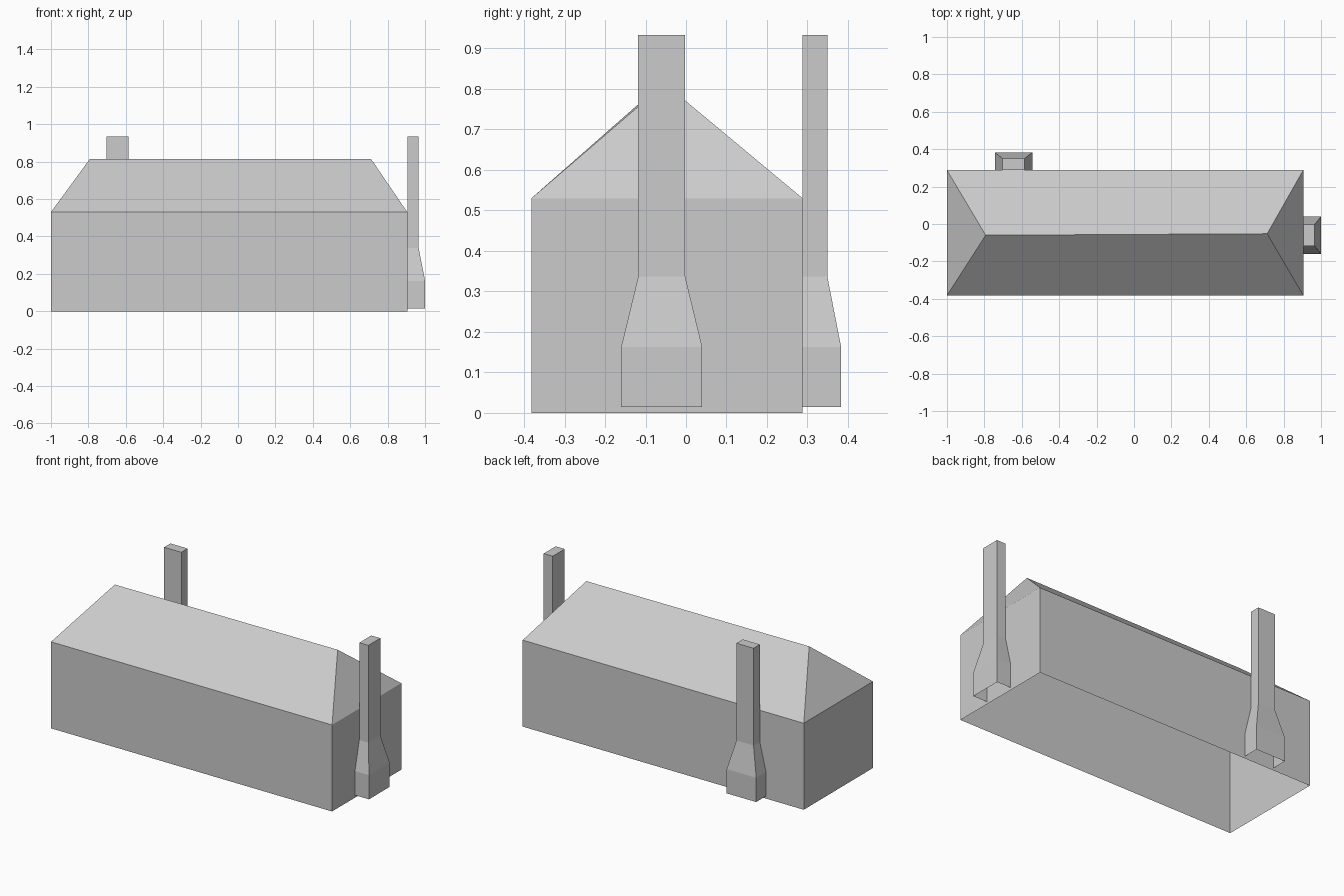
import bpy
import bmesh

cube = bpy.data.objects.get("Cube")
if cube:
    bpy.data.objects.remove(cube, do_unlink=True)

grey = bpy.data.materials.new("light_grey")
grey.use_nodes = True
colour = (0.6, 0.6, 0.6, 1)
grey.diffuse_color = colour
grey.node_tree.nodes["Principled BSDF"].inputs["Base Color"].default_value = colour


def finish(name, bm):
    bmesh.ops.recalc_face_normals(bm, faces=bm.faces)
    mesh = bpy.data.meshes.new(name)
    bm.to_mesh(mesh)
    bm.free()
    mesh.materials.append(grey)
    obj = bpy.data.objects.new(name, mesh)
    bpy.context.collection.objects.link(obj)
    return obj


def ring(bm, x0, x1, y0, y1, z):
    """Rectangle of vertices at one height."""
    return [bm.verts.new((x, y, z)) for x, y in ((x0, y0), (x1, y0), (x1, y1), (x0, y1))]


def bridge(bm, low, high):
    for i in range(4):
        j = (i + 1) % 4
        bm.faces.new((low[i], low[j], high[j], high[i]))


X0, X1, Y0, Y1, EAVE = -1.0, 0.905, -0.382, 0.288, 0.53

# House shell: four walls, open underneath, with a hipped roof
bm = bmesh.new()
base = ring(bm, X0, X1, Y0, Y1, 0)
eave = ring(bm, X0, X1, Y0, Y1, EAVE)
bridge(bm, base, eave)
ridge_a = bm.verts.new((-0.793, -0.06, 0.813))
ridge_b = bm.verts.new((0.712, -0.052, 0.813))
bm.faces.new((eave[0], eave[1], ridge_b, ridge_a))
bm.faces.new((eave[2], eave[3], ridge_a, ridge_b))
bm.faces.new((eave[1], eave[2], ridge_b))
bm.faces.new((eave[3], eave[0], ridge_a))
finish("house_shell", bm)

# Chimney sections: (half width, depth from the wall, height)
SECTIONS = ((0.1, 0.095, 0.015), (0.1, 0.095, 0.163),
            (0.058, 0.061, 0.337), (0.058, 0.061, 0.933))


def chimney(name, side, centre):
    """Stack flush against a wall, open at the foot, capped on top."""
    bm = bmesh.new()
    rings = []
    for half, depth, z in SECTIONS:
        if side == "right":
            rings.append(ring(bm, X1, X1 + depth, centre - half, centre + half, z))
        else:
            rings.append(ring(bm, centre - half, centre + half, Y1, Y1 + depth, z))
    for low, high in zip(rings, rings[1:]):
        bridge(bm, low, high)
    bm.faces.new(rings[-1])
    finish(name, bm)


chimney("side_chimney", "right", -0.06)
chimney("back_chimney", "back", -0.644)
